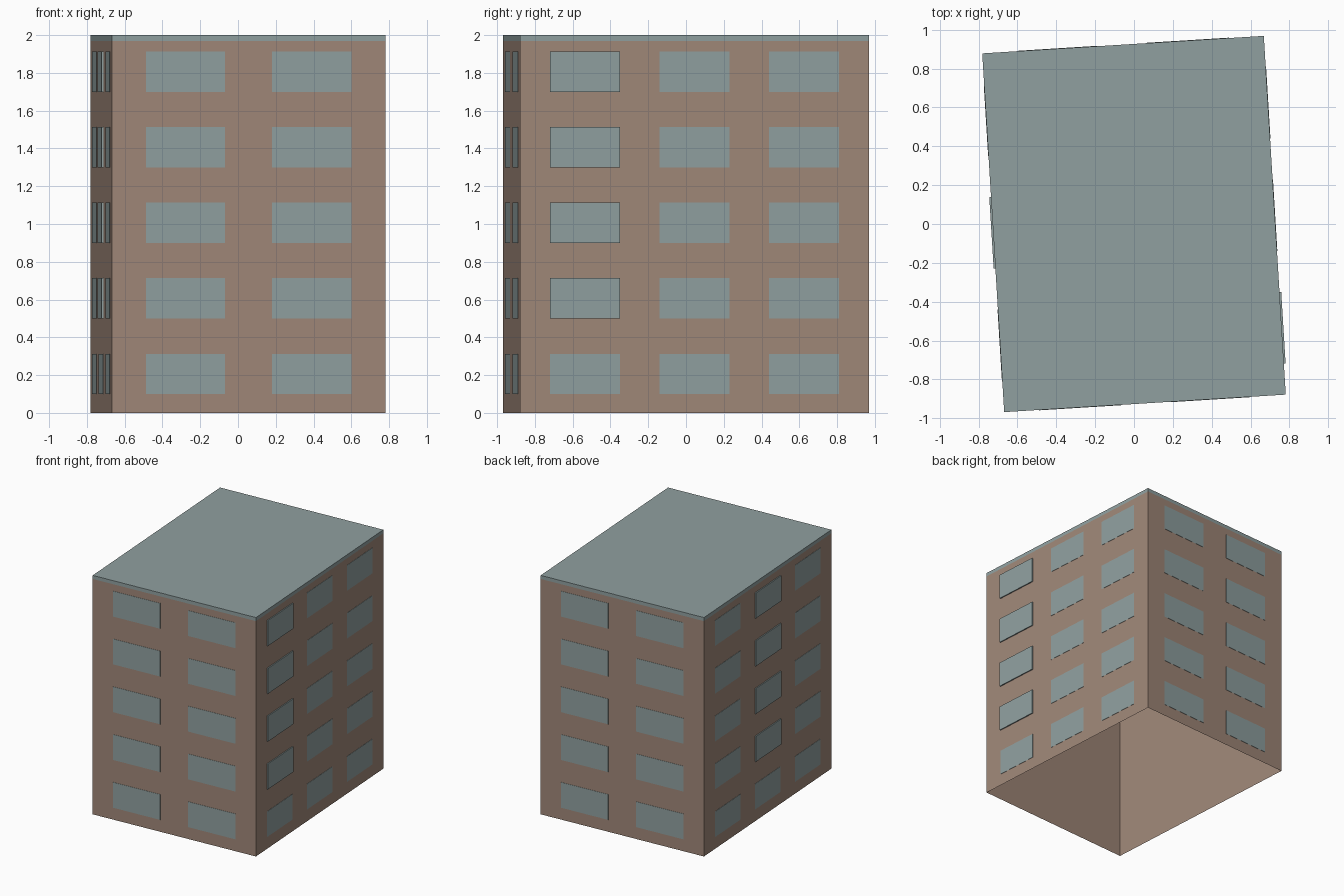
import bpy
import bmesh
from mathutils import Vector

cube = bpy.data.objects.get("Cube")
if cube:
    bpy.data.objects.remove(cube, do_unlink=True)


def material(name, rgb):
    linear = [((c / 255 + 0.055) / 1.055) ** 2.4 for c in rgb]
    mat = bpy.data.materials.new(name)
    mat.use_nodes = True
    mat.diffuse_color = (*linear, 1)
    mat.node_tree.nodes["Principled BSDF"].inputs["Base Color"].default_value = (*linear, 1)
    return mat


wall_mat = material("brown_wall", (160, 136, 121))
glass_mat = material("grey_blue", (144, 160, 160))


def make_object(name, bm, *mats):
    mesh = bpy.data.meshes.new(name)
    bm.to_mesh(mesh)
    bm.free()
    for mat in mats:
        mesh.materials.append(mat)
    obj = bpy.data.objects.new(name, mesh)
    bpy.context.collection.objects.link(obj)
    return obj


# Footprint corners, anticlockwise from the front
HEIGHT, BAND = 2.0, 1.97
corners = [Vector(p) for p in ((-0.668, -0.968, 0), (0.781, -0.878, 0),
                               (0.668, 0.968, 0), (-0.781, 0.878, 0))]

# Hollow shell: walls, roof edge band and flat roof, open underneath
bm = bmesh.new()
rings = [[bm.verts.new((c.x, c.y, z)) for c in corners] for z in (0, BAND, HEIGHT)]
for low, high in zip(rings, rings[1:]):
    for i in range(4):
        j = (i + 1) % 4
        bm.faces.new((low[i], low[j], high[j], high[i]))
bm.faces.new(rings[-1])
for face in bm.faces:
    face.material_index = int(face.calc_center_median().z > BAND)
make_object("building_shell", bm, wall_mat, glass_mat)


def window_plate(bm, start, end, left, right, low, high, depth):
    """Thin plate lying on one wall, placed by fractions of its length."""
    along = end - start
    out = Vector((along.y, -along.x, 0)).normalized() * depth
    a, b = start + along * left, start + along * right
    up = Vector((0, 0, 1))
    base = [a + up * low, b + up * low, b + up * high, a + up * high]
    back = [bm.verts.new(p) for p in base]
    front = [bm.verts.new(p + out) for p in base]
    bm.faces.new(front)
    for i in range(4):
        j = (i + 1) % 4
        bm.faces.new((back[i], back[j], front[j], front[i]))


# Windows: two columns on the short walls, three on the long walls
short_columns = [(0.124, 0.414), (0.586, 0.876)]
long_columns = [(0.086, 0.286), (0.4, 0.6), (0.714, 0.914)]
walls = [("front", short_columns, None), ("left", long_columns, 0),
         ("back", short_columns, None), ("right", long_columns, 1)]
for i, (side, columns, raised) in enumerate(walls):
    bm = bmesh.new()
    for floor in range(5):
        low = 0.1 + 0.4 * floor
        for col, (left, right) in enumerate(columns):
            # One column on each long wall stands proud above ground level
            depth = 0.009 if col == raised and floor else 0.002
            window_plate(bm, corners[i], corners[(i + 1) % 4],
                         left, right, low, low + 0.213, depth)
    make_object(side + "_windows", bm, glass_mat)
